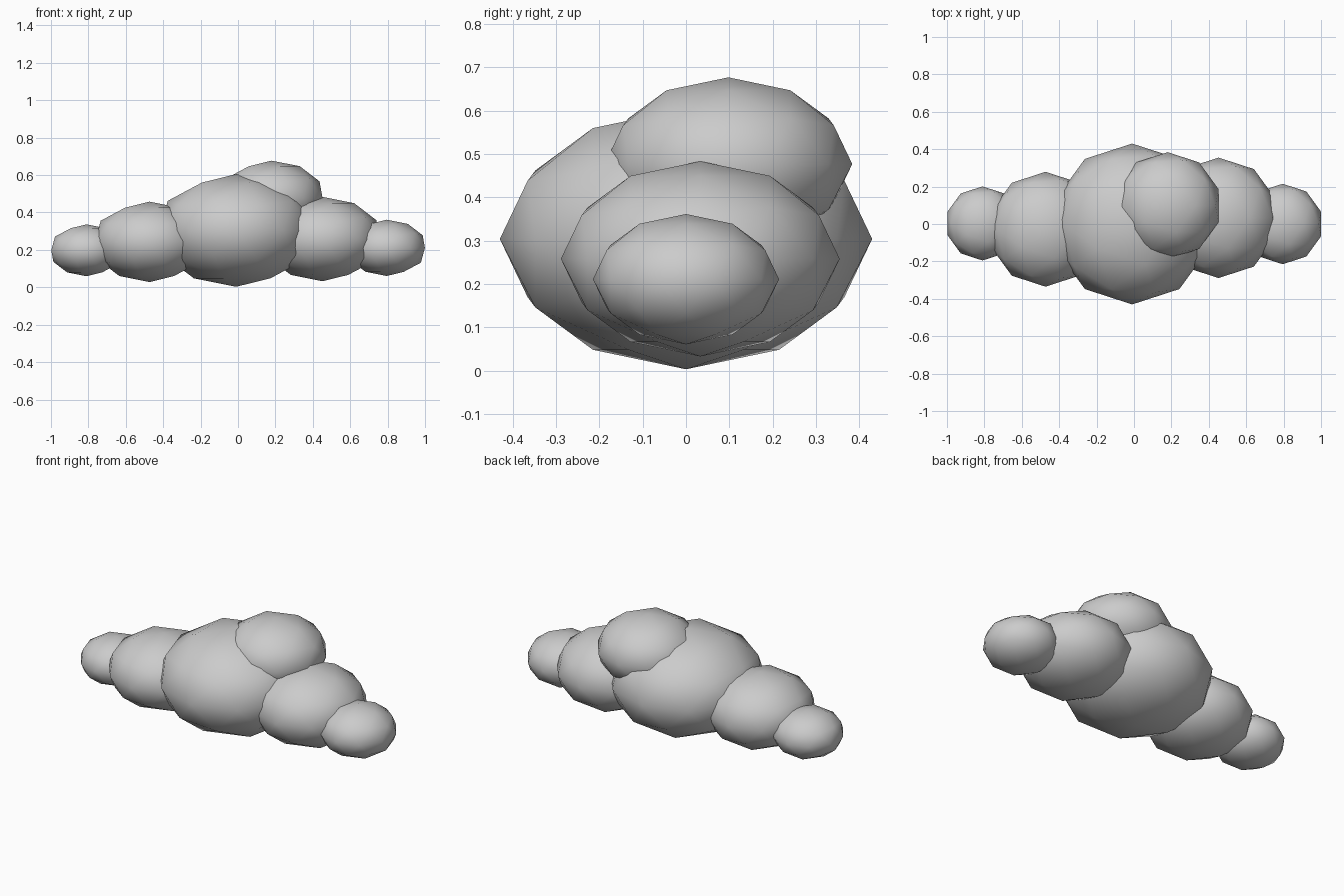
import bpy

if "Cube" in bpy.data.objects:
    bpy.data.objects.remove(bpy.data.objects["Cube"])

# One flat colour for the whole cloud
grey = bpy.data.materials.new("cloud grey")
grey.diffuse_color = (0.6, 0.6, 0.6, 1.0)
grey.use_nodes = True
grey.node_tree.nodes["Principled BSDF"].inputs["Base Color"].default_value = grey.diffuse_color

FLATTEN = 0.7  # puffs are squashed vertically


def puff(name, centre, radius):
    """Smooth low-poly flattened ball."""
    bpy.ops.mesh.primitive_ico_sphere_add(subdivisions=2, radius=1, location=centre)
    ob = bpy.context.object
    ob.name = name
    ob.scale = (radius, radius, radius * FLATTEN)
    bpy.ops.object.transform_apply(location=False, rotation=False, scale=True)
    bpy.ops.object.shade_smooth()
    ob.data.materials.append(grey)


# Large middle puff, shrinking puffs to each side, and one on top
puff("centre_puff", (-0.01, 0.0, 0.304), 0.43)
puff("right_puff", (0.452, 0.033, 0.258), 0.322)
puff("right_end_puff", (0.795, 0.0, 0.211), 0.215)
puff("left_puff", (-0.473, -0.028, 0.243), 0.307)
puff("left_end_puff", (-0.81, 0.003, 0.198), 0.198)
puff("top_puff", (0.18, 0.098, 0.477), 0.286)
